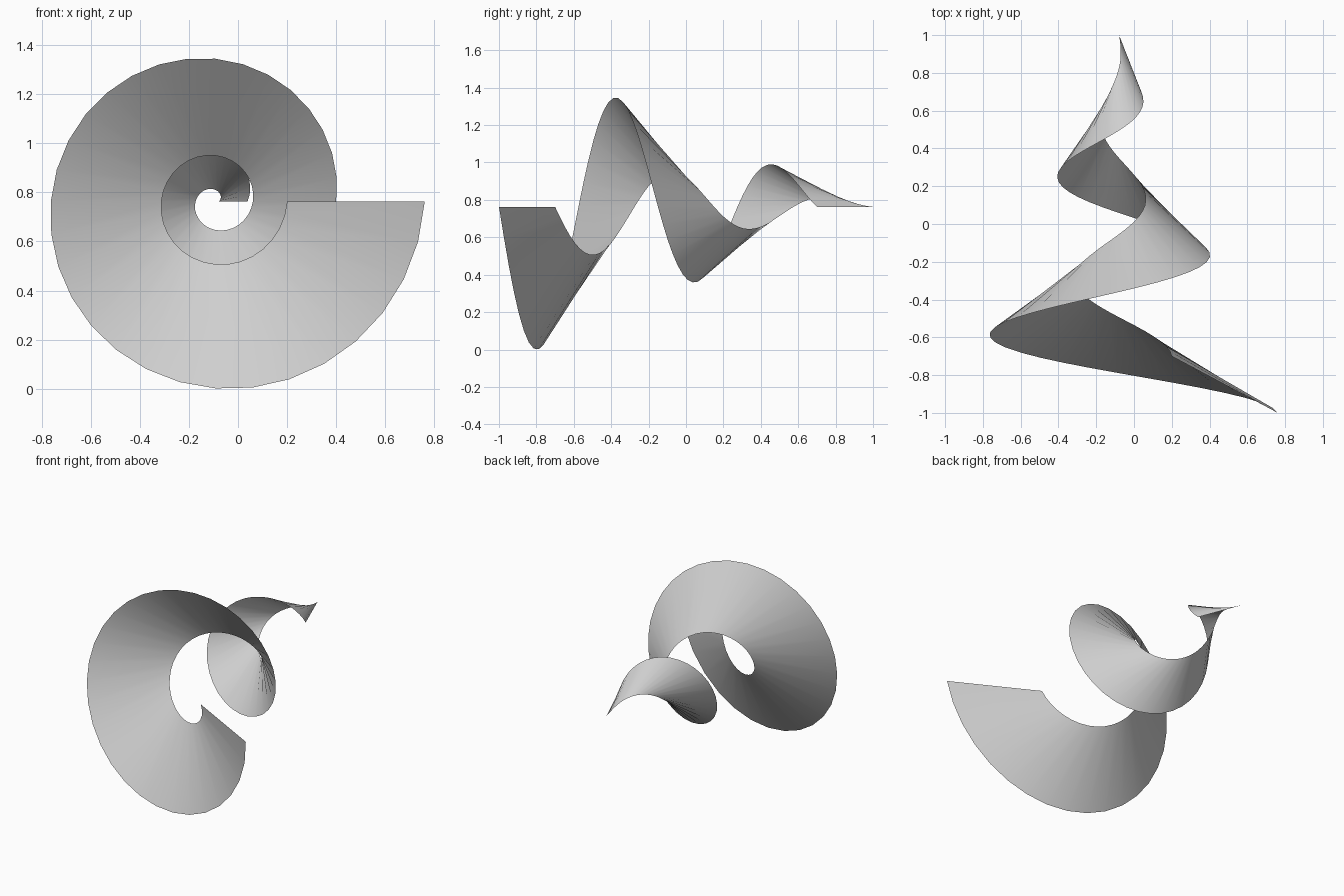
import bpy
import bmesh
import math

cube = bpy.data.objects.get("Cube")
if cube:
    bpy.data.objects.remove(cube, do_unlink=True)

TURNS = 2
STEPS = 32 * TURNS          # straight rulings along the ribbon
CENTRE_X, CENTRE_Z = -0.091, 0.763


def spiral_point(t, r_start, r_end, y_start, y_end):
    """Point on a conical helix around the y axis, t from 0 to 1."""
    angle = t * TURNS * math.tau
    r = r_start + (r_end - r_start) * t
    y = y_start + (y_end - y_start) * t
    return (CENTRE_X + r * math.cos(angle), y, CENTRE_Z - r * math.sin(angle))


# Plain grey surface
grey = bpy.data.materials.new("light_grey")
grey.use_nodes = True
colour = (0.62, 0.62, 0.62, 1)
grey.diffuse_color = colour
grey.node_tree.nodes["Principled BSDF"].inputs["Base Color"].default_value = colour

# Ribbon ruled between an outer and an inner conical helix
bm = bmesh.new()
outer, inner = [], []
for i in range(STEPS + 1):
    t = i / STEPS
    outer.append(bm.verts.new(spiral_point(t, 0.852, 0.13, -1.0, 0.7)))
    inner.append(bm.verts.new(spiral_point(t, 0.291, 0.012, -0.7, 1.0)))
for i in range(STEPS):
    face = bm.faces.new((outer[i], inner[i], inner[i + 1], outer[i + 1]))
    face.smooth = True

mesh = bpy.data.meshes.new("spiral_ribbon")
bm.to_mesh(mesh)
bm.free()
mesh.materials.append(grey)
ribbon = bpy.data.objects.new("spiral_ribbon", mesh)
bpy.context.collection.objects.link(ribbon)
